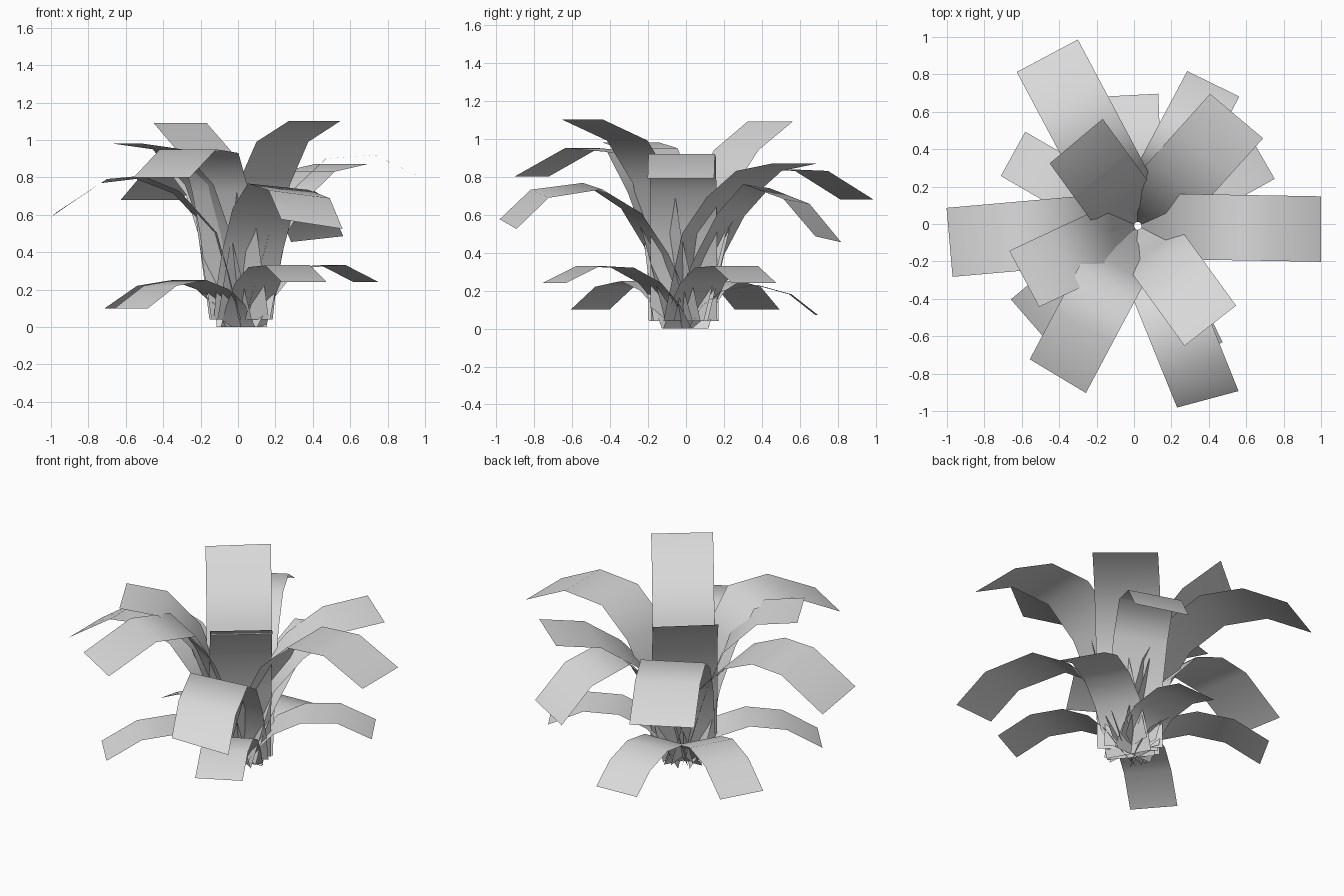
import bpy
from math import radians, cos, sin
from mathutils import Vector

cube = bpy.data.objects.get("Cube")
if cube:
    bpy.data.objects.remove(cube)

# One plain leaf colour
grey = bpy.data.materials.new("pale_grey")
grey.use_nodes = True
colour = (0.7, 0.7, 0.7, 1)
grey.diffuse_color = colour
grey.node_tree.nodes["Principled BSDF"].inputs["Base Color"].default_value = colour

CENTRE = Vector((0.02, -0.01, 0))


def make_leaf(name, angle, turn, tilt, width, profile):
    """Sweep a strip outwards along a (radius, height) profile.

    Towards the tip the strip turns by some degrees and tilts sideways."""
    a = radians(angle)
    out = Vector((cos(a), sin(a), 0))
    verts, faces = [], []
    for i, (radius, height) in enumerate(profile):
        progress = i / (len(profile) - 1)
        b = a + radians(turn) * progress
        side = Vector((-sin(b), cos(b), tilt * progress)) * width / 2
        point = CENTRE + out * radius + Vector((0, 0, height))
        verts += [point - side, point + side]
        if i:
            k = 2 * i
            faces.append((k - 2, k, k + 1, k - 1))
    mesh = bpy.data.meshes.new(name)
    mesh.from_pydata(verts, [], faces)
    mesh.materials.append(grey)
    mesh.shade_smooth()
    leaf = bpy.data.objects.new(name, mesh)
    bpy.context.collection.objects.link(leaf)


# Large leaves: direction, turn, tilt, width, then knee, shoulder, crest and tip
large_leaves = [
    (359, 1, 0, .35, (.27, .73), (.45, .9), (.71, .92), (.98, .79)),
    (118, 0, 0, .37, (.29, .71), (.5, .84), (.76, .83), (1.03, .68)),
    (185, 0, .07, .37, (.35, .72), (.55, .8), (.74, .78), (1.01, .6)),
    (242, -3, 0, .35, (.24, .72), (.36, .93), (.61, .95), (.91, .8)),
    (292, -7, -.15, .34, (.15, .4), (.3, .62), (.52, .75), (.82, .71), (1, .55)),
    (306, 2, 0, .35, (.2, .76), (.37, .99), (.66, 1.1)),
    (126, 4, 0, .37, (.2, .76), (.34, .94), (.56, 1.09)),
    (48, 2, 0, .37, (.32, .69), (.53, .83), (.79, .87)),
    (205, 3, 0, .34, (.25, .76), (.44, .95), (.67, .98)),
    (62, 2, -.1, .31, (.15, .38), (.28, .6), (.43, .75), (.67, .67), (.86, .47)),
]
for number, (angle, turn, tilt, width, *upper) in enumerate(large_leaves, 1):
    # Nearly upright stem shared by all large leaves
    stem = [(.02, .04), (.07, .22)]
    if upper[0][1] > .5:
        stem.append((.15, .5))
    make_leaf(f"large_leaf_{number}", angle, turn, tilt, width, stem + upper)

# Small lower leaves: some arch higher than others, one is shorter
foot = [(.02, 0), (.09, .12)]
high_arch = foot + [(.2, .24), (.36, .32), (.56, .33), (.76, .24)]
low_arch = foot + [(.2, .2), (.36, .25), (.57, .22), (.77, .1)]
short_arch = foot + [(.2, .2), (.38, .23), (.56, .18), (.7, .07)]
arches = {29: high_arch, 92: short_arch, 150: low_arch, 220: low_arch, 296: high_arch}
for number, (angle, profile) in enumerate(arches.items(), 1):
    make_leaf(f"small_leaf_{number}", angle, 1, 0, .27, profile)
